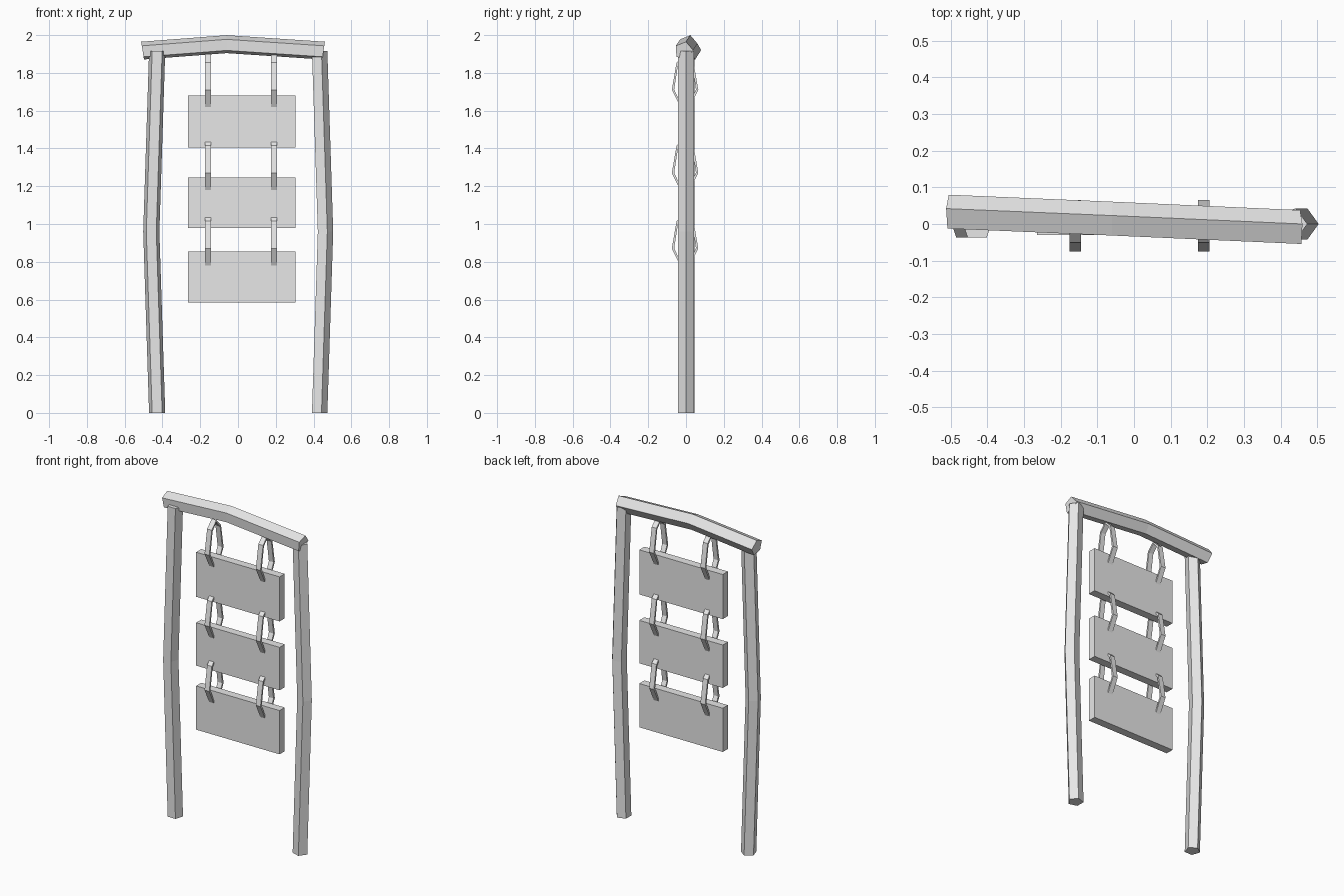
import bpy, bmesh
from math import cos, sin, radians
from mathutils import Vector

cube = bpy.data.objects.get("Cube")
if cube:
    bpy.data.objects.remove(cube, do_unlink=True)

grey = bpy.data.materials.new("light_grey")
grey.use_nodes = True
colour = (0.8, 0.8, 0.8, 1)
grey.diffuse_color = colour
grey.node_tree.nodes["Principled BSDF"].inputs["Base Color"].default_value = colour


def finish(name, bm):
    bmesh.ops.recalc_face_normals(bm, faces=bm.faces)
    mesh = bpy.data.meshes.new(name)
    bm.to_mesh(mesh)
    bm.free()
    mesh.materials.append(grey)
    obj = bpy.data.objects.new(name, mesh)
    bpy.context.collection.objects.link(obj)
    return obj


def skin(name, rings, closed=False):
    """Join matching rings of points with quads, capping the ends if open."""
    bm = bmesh.new()
    rings = [[bm.verts.new(p) for p in ring] for ring in rings]
    pairs = list(zip(rings, rings[1:]))
    if closed:
        pairs.append((rings[-1], rings[0]))
    else:
        bm.faces.new(rings[0])
        bm.faces.new(rings[-1])
    for a, b in pairs:
        n = len(a)
        for i in range(n):
            j = (i + 1) % n
            bm.faces.new((a[i], a[j], b[j], b[i]))
    return finish(name, bm)


def pentagon(centre, radius, turn, u, v):
    angles = [radians(turn + 72 * i) for i in range(5)]
    return [centre + radius * (cos(a) * u + sin(a) * v) for a in angles]


X, Y, Z = Vector((1, 0, 0)), Vector((0, 1, 0)), Vector((0, 0, 1))

# Five-sided posts, bowed outward at the middle
for name, side, turn in (("left_post", 1, 0), ("right_post", -1, 18)):
    path = [(0.428, 0), (0.459, 0.96), (0.428, 1.915)]
    skin(name, [pentagon(Vector((side * x, 0, z)), 0.045, turn, X, Y) for x, z in path])

# Five-sided top beam, raised in the middle and slightly skewed
beam_path = [((-0.505, 0.03, 1.917), -0.08), ((-0.06, 0.011, 1.951), 0), ((0.453, -0.012, 1.917), 0.07)]
skin("top_beam", [pentagon(Vector(c), 0.05, 4, Y, (Z + lean * X * 2).normalized())
                  for c, lean in beam_path])

# Three hanging boards
for name, low, high in (("top_board", 1.405, 1.68), ("middle_board", 0.98, 1.245),
                        ("bottom_board", 0.585, 0.855)):
    bm = bmesh.new()
    bmesh.ops.create_cube(bm, size=1)
    bmesh.ops.scale(bm, vec=(0.57, 0.05, high - low), verts=bm.verts)
    bmesh.ops.translate(bm, vec=(0.02, -0.005, (low + high) / 2), verts=bm.verts)
    finish(name, bm)

# Flat hanging loops linking the beam and the boards
half = [(0.045, 0.115), (0.07, -0.03)]
outline = [(0, 0.16)] + half + [(0, -0.17)] + [(-y, z) for y, z in reversed(half)]
for row, mid in (("top", 1.74), ("middle", 1.3), ("bottom", 0.9)):
    for side, x in (("right", -0.16), ("left", 0.19)):
        rings = []
        for y, z in outline:
            rings.append([Vector((x + dx, y * k - 0.005, mid + z * m))
                          for dx, k, m in ((-0.016, 1, 1), (0.016, 1, 1),
                                           (0.016, 0.82, 0.92), (-0.016, 0.82, 0.92))])
        skin(f"{row}_{side}_loop", rings, closed=True)
